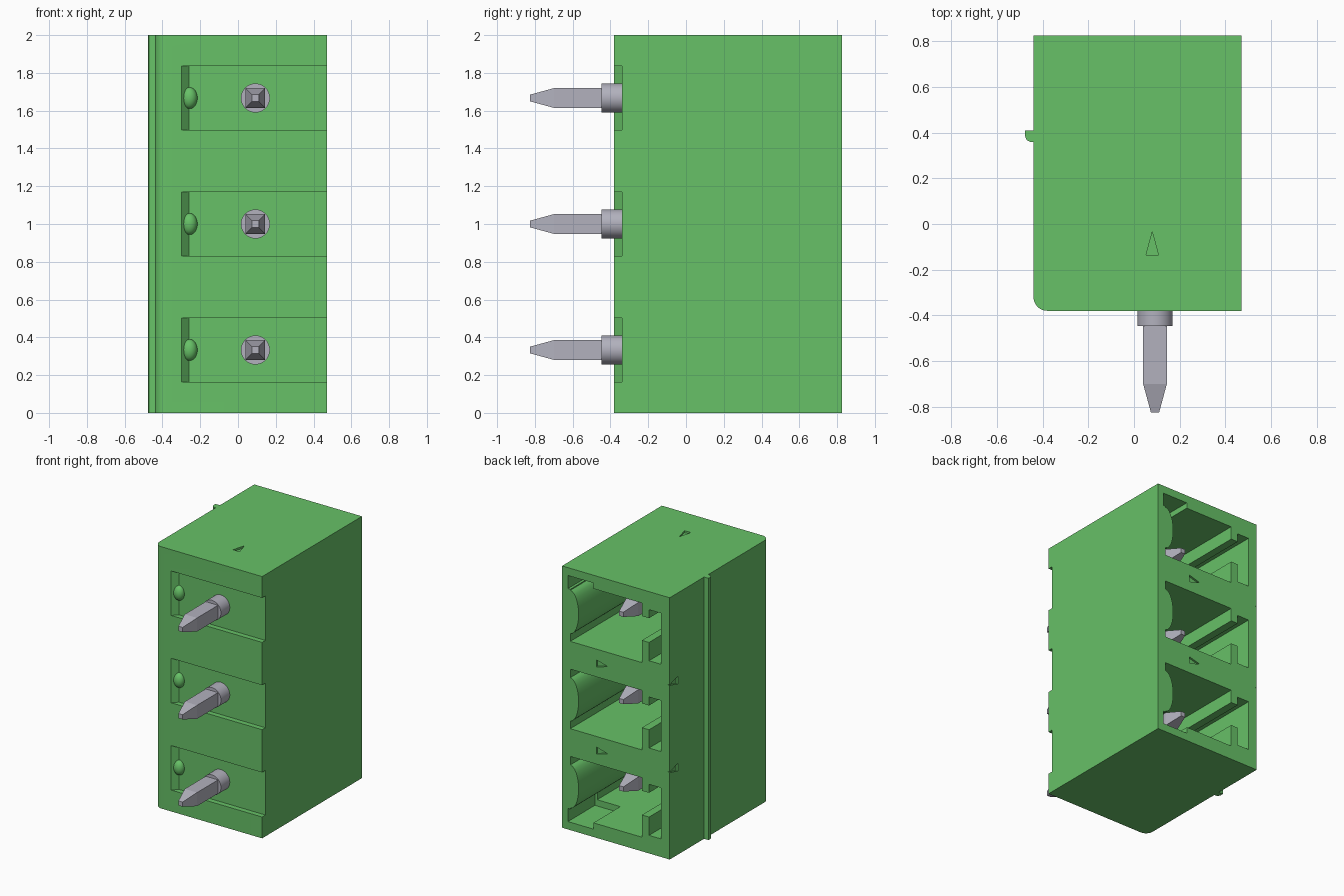
import bpy, bmesh, math

if "Cube" in bpy.data.objects:
    bpy.data.objects.remove(bpy.data.objects["Cube"], do_unlink=True)


def material(name, rgb):
    m = bpy.data.materials.new(name)
    m.use_nodes = True
    m.diffuse_color = (*rgb, 1)
    bsdf = next(n for n in m.node_tree.nodes if n.type == 'BSDF_PRINCIPLED')
    bsdf.inputs["Base Color"].default_value = (*rgb, 1)
    return m


GREEN = material("green plastic", (0.136, 0.533, 0.136))
METAL = material("grey metal", (0.445, 0.44, 0.51))


def finish(name, bm, mat):
    bmesh.ops.recalc_face_normals(bm, faces=bm.faces)
    me = bpy.data.meshes.new(name)
    bm.to_mesh(me)
    bm.free()
    me.materials.append(mat)
    ob = bpy.data.objects.new(name, me)
    bpy.context.collection.objects.link(ob)
    return ob


def smooth(ob, angle=35):
    bpy.ops.object.select_all(action='DESELECT')
    ob.select_set(True)
    bpy.context.view_layer.objects.active = ob
    bpy.ops.object.shade_smooth_by_angle(angle=math.radians(angle))


def loft(name, rings, mat):
    """Skin matching closed rings of points and cap both ends."""
    bm = bmesh.new()
    rows = [[bm.verts.new(p) for p in r] for r in rings]
    n = len(rows[0])
    for a, b in zip(rows, rows[1:]):
        for i in range(n):
            bm.faces.new((a[i], a[(i + 1) % n], b[(i + 1) % n], b[i]))
    bm.faces.new(rows[0])
    bm.faces.new(rows[-1])
    return finish(name, bm, mat)


def prism(name, pts, axis, a, b, mat=GREEN):
    """Extrude a 2D outline along an axis from a to b."""
    place = {'x': lambda p, t: (t, p[0], p[1]),
             'y': lambda p, t: (p[0], t, p[1]),
             'z': lambda p, t: (p[0], p[1], t)}[axis]
    return loft(name, [[place(p, t) for p in pts] for t in (a, b)], mat)


def box_outline(u0, u1, v0, v1):
    return [(u0, v0), (u1, v0), (u1, v1), (u0, v1)]


def cut(target, cutter):
    mod = target.modifiers.new("cut", 'BOOLEAN')
    mod.operation = 'DIFFERENCE'
    mod.solver = 'EXACT'
    mod.object = cutter
    bpy.context.view_layer.update()
    bpy.ops.object.select_all(action='DESELECT')
    target.select_set(True)
    bpy.context.view_layer.objects.active = target
    bpy.ops.object.modifier_apply(modifier=mod.name)
    bpy.data.objects.remove(cutter, do_unlink=True)


CELLS = [0.333, 1.0, 1.667]
PIN_X = 0.092

# Housing: plan outline with the side rib and one rounded front edge
plan = [(0.47, -0.38), (0.47, 0.825), (-0.44, 0.825), (-0.44, 0.41),
        (-0.477, 0.41), (-0.477, 0.385), (-0.47, 0.367), (-0.455, 0.36),
        (-0.44, 0.36)]
for i in range(9):
    t = math.pi + i * math.pi / 16
    plan.append((-0.38 + 0.06 * math.cos(t), -0.32 + 0.06 * math.sin(t)))
housing = prism("housing", plan, 'z', 0, 2)

for z in CELLS:
    # Rear socket: keyed outline with a bulged wall and a necked side slot
    bulge = [(0.40 - 0.07 * math.sin(math.pi * i / 12),
              z - 0.165 * math.cos(math.pi * i / 12)) for i in range(13)]
    outline = ([(0.40, z - 0.225)] + bulge + [(0.40, z + 0.23),
               (-0.205, z + 0.23), (-0.205, z + 0.13), (-0.265, z + 0.13),
               (-0.265, z + 0.195), (-0.365, z + 0.195),
               (-0.365, z - 0.195), (-0.265, z - 0.195),
               (-0.265, z - 0.055), (-0.205, z - 0.055),
               (-0.205, z - 0.225)])
    cut(housing, prism("socket_cutter", outline, 'y', -0.2, 0.9))
    # Front recess with a sloped end
    recess = [(-0.31, -0.39), (-0.26, -0.34), (0.6, -0.34), (0.6, -0.39)]
    cut(housing, prism("recess_cutter", recess, 'z', z - 0.17, z + 0.17))

# Relief notches at the outer side of the two end sockets
for z0, z1 in ((0.06, 0.16), (1.84, 1.94)):
    cut(housing, prism("notch_cutter", box_outline(0.205, 0.42, z0, z1),
                       'y', 0.5, 0.9))

# Shallow engraved triangles on top, back and side
cut(housing, prism("top_mark_cutter",
                   [(0.053, -0.135), (0.107, -0.135), (0.08, -0.035)],
                   'z', 1.985, 2.05))
for z in (0.667, 1.333):
    cut(housing, prism("back_mark_cutter",
                       [(0.18, z - 0.027), (0.18, z + 0.027), (0.085, z)],
                       'y', 0.81, 0.9))
    cut(housing, prism("side_mark_cutter",
                       [(0.725, z - 0.03), (0.725, z + 0.03), (0.83, z)],
                       'x', -0.5, -0.425))
smooth(housing)

# Contact pins, collars and locating pips
for k, z in enumerate(CELLS, 1):
    rings = []
    for y, h in ((-0.825, 0.018), (-0.70, 0.052), (0.52, 0.052), (0.65, 0.018)):
        rings.append([(PIN_X + sx * h, y, z + sz * h)
                      for sx, sz in ((-1, -1), (1, -1), (1, 1), (-1, 1))])
    loft(f"contact_pin_{k}", rings, METAL)

    circle = [(PIN_X + 0.077 * math.cos(i * math.pi / 16),
               z + 0.077 * math.sin(i * math.pi / 16)) for i in range(32)]
    smooth(prism(f"pin_collar_{k}", circle, 'y', -0.447, -0.33, METAL))

    bm = bmesh.new()
    bmesh.ops.create_uvsphere(bm, u_segments=24, v_segments=16, radius=1)
    bmesh.ops.scale(bm, verts=bm.verts, vec=(0.042, 0.04, 0.057))
    bmesh.ops.translate(bm, verts=bm.verts, vec=(-0.257, -0.34, z))
    smooth(finish(f"locating_pip_{k}", bm, GREEN), 60)
